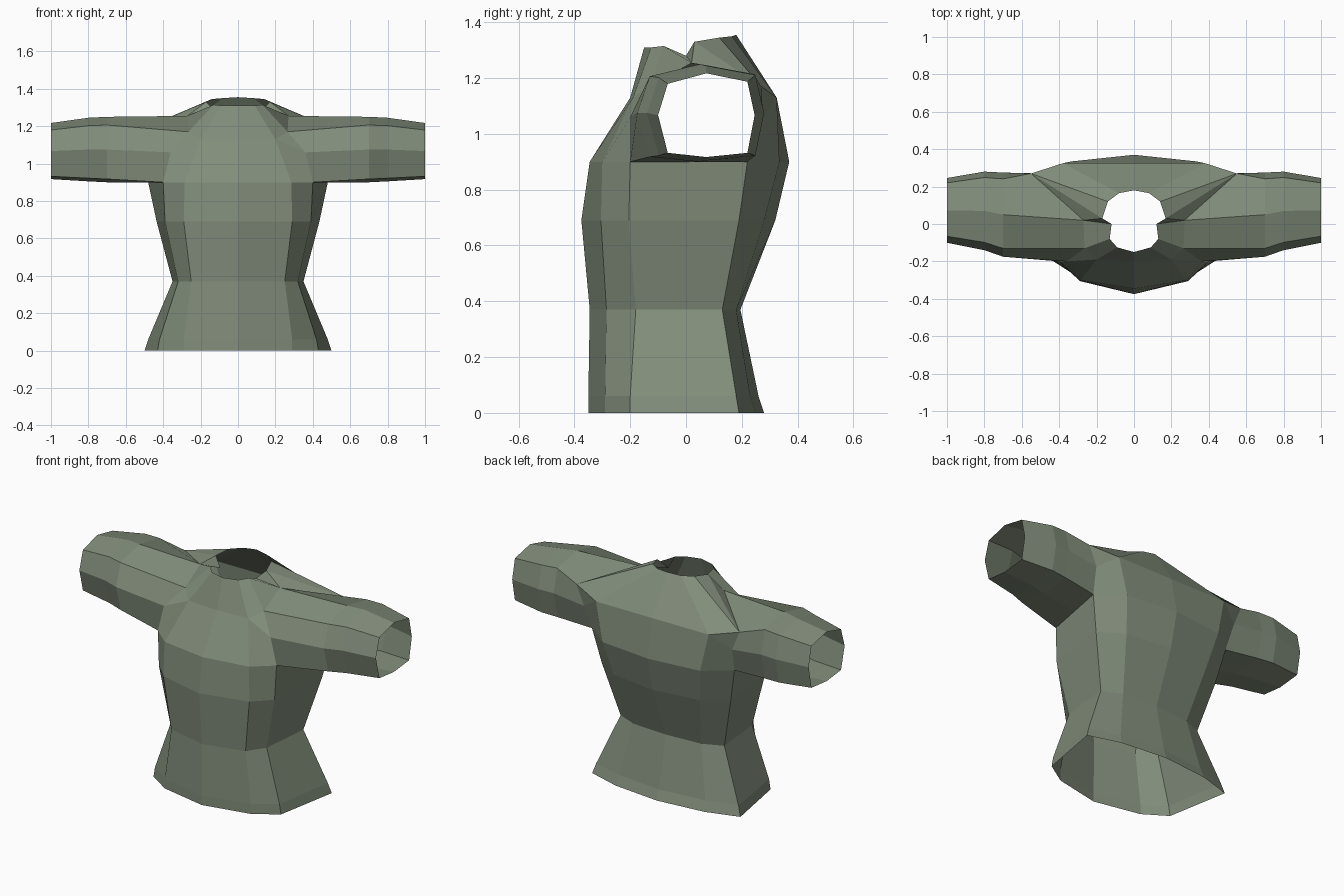
import bpy
import bmesh

default_cube = bpy.data.objects.get("Cube")
if default_cube:
    bpy.data.objects.remove(default_cube, do_unlink=True)

# Cloth material
cloth = bpy.data.materials.new("grey_green_cloth")
cloth.use_nodes = True
cloth_colour = (0.22, 0.265, 0.195, 1)
cloth.diffuse_color = cloth_colour
cloth.node_tree.nodes["Principled BSDF"].inputs["Base Color"].default_value = cloth_colour

bm = bmesh.new()


def point(x, y, z):
    return bm.verts.new((x, y, z))


def face(*corners):
    bm.faces.new(corners)


def bridge(first, second):
    """Join two open rows of vertices with quads."""
    for i in range(len(first) - 1):
        face(first[i], first[i + 1], second[i + 1], second[i])


def torso_ring(z, front_y, chest, flank, side, back, back_y):
    """Half ring from the front centre round to the back centre."""
    outline = [(0, front_y), chest, flank, side, back, (0, back_y)]
    return [point(x, y, z) for x, y in outline]


# Torso from hem to armpits
hem = torso_ring(0, -.35, (.29, -.29), (.43, -.2), (.5, .19), (.3, .25), .28)
hip = torso_ring(.06, -.35, (.29, -.29), (.42, -.2), (.48, .18), (.29, .23), .26)
waist = torso_ring(.37, -.345, (.25, -.285), (.32, -.18), (.35, .13), (.23, .18), .195)
bust = torso_ring(.69, -.375, (.29, -.305), (.39, -.205), (.435, .19), (.29, .28), .32)
armpit = torso_ring(.9, -.345, (.285, -.3), (.4, -.2), (.48, .22), (.33, .335), .37)
torso_rings = [hem, hip, waist, bust, armpit]
for lower, upper in zip(torso_rings, torso_rings[1:]):
    bridge(lower, upper)
front_low, chest_low, flank_low, side_low, back_low, spine_low = armpit

# Upper chest and back
front_high = point(0, -.2, 1.13)
chest_high = point(.2, -.19, 1.13)
spine_high = point(0, .325, 1.13)
back_high = point(.38, .325, 1.13)

# Armhole
arm_front = point(.36, -.2, 1.06)
arm_front_top = point(.265, -.13, 1.17)
arm_top = point(.27, .02, 1.255)
arm_back_top = point(.55, .27, 1.17)
arm_back = point(.5, .27, 1.05)
arm_under = point(.44, .01, .9)

# Neckline, with a small notch above each shoulder
neck_front = point(0, -.15, 1.31)
neck_chest = point(.09, -.125, 1.31)
neck_corner = point(.13, -.08, 1.315)
neck_notch = point(.12, 0, 1.28)
neck_side = point(.17, .03, 1.33)
neck_rear = point(.14, .12, 1.345)
neck_back = point(.08, .165, 1.35)
neck_spine = point(0, .18, 1.355)

# Chest panels
face(front_low, chest_low, chest_high, front_high)
face(chest_low, flank_low, arm_front, chest_high)
face(chest_high, arm_front, arm_front_top)
face(front_high, chest_high, neck_chest, neck_front)
face(chest_high, arm_front_top, neck_corner, neck_chest)

# Shoulder panels and folds
face(neck_corner, arm_front_top, arm_top, neck_notch)
face(neck_notch, arm_top, neck_side)
face(neck_side, arm_top, arm_back_top)
face(neck_side, arm_back_top, neck_rear)

# Back panels
face(neck_rear, arm_back_top, back_high, neck_back)
face(neck_back, back_high, spine_high, neck_spine)
face(back_high, arm_back_top, arm_back)
face(back_high, arm_back, side_low, back_low)
face(spine_high, back_high, back_low, spine_low)

# Sleeve: eight-sided rings out to the open cuff
sleeve_profile = [(-.8, -.9), (-1, 0), (-.8, .75), (0, 1),
                  (.85, .8), (1, 0), (.85, -.9), (0, -1)]


def sleeve_ring(x, centre_y, depth, centre_z, height):
    return [point(x, centre_y + depth * u, centre_z + height * v)
            for u, v in sleeve_profile]


armhole = [flank_low, arm_front, arm_front_top, arm_top,
           arm_back_top, arm_back, side_low, arm_under]
sleeve_rings = [armhole,
                sleeve_ring(.7, .05, .225, 1.075, .175),
                sleeve_ring(.8, .07, .21, 1.075, .17),
                sleeve_ring(1, .073, .173, 1.067, .15)]
for inner, outer in zip(sleeve_rings, sleeve_rings[1:]):
    bridge(inner + inner[:1], outer + outer[:1])

bmesh.ops.recalc_face_normals(bm, faces=bm.faces)
mesh = bpy.data.meshes.new("shirt")
bm.to_mesh(mesh)
bm.free()
mesh.materials.append(cloth)
shirt = bpy.data.objects.new("shirt", mesh)
bpy.context.collection.objects.link(shirt)

# Mirror the half garment across the centre
mirror = shirt.modifiers.new("mirror", "MIRROR")
mirror.use_clip = True
mirror.merge_threshold = 0.001
